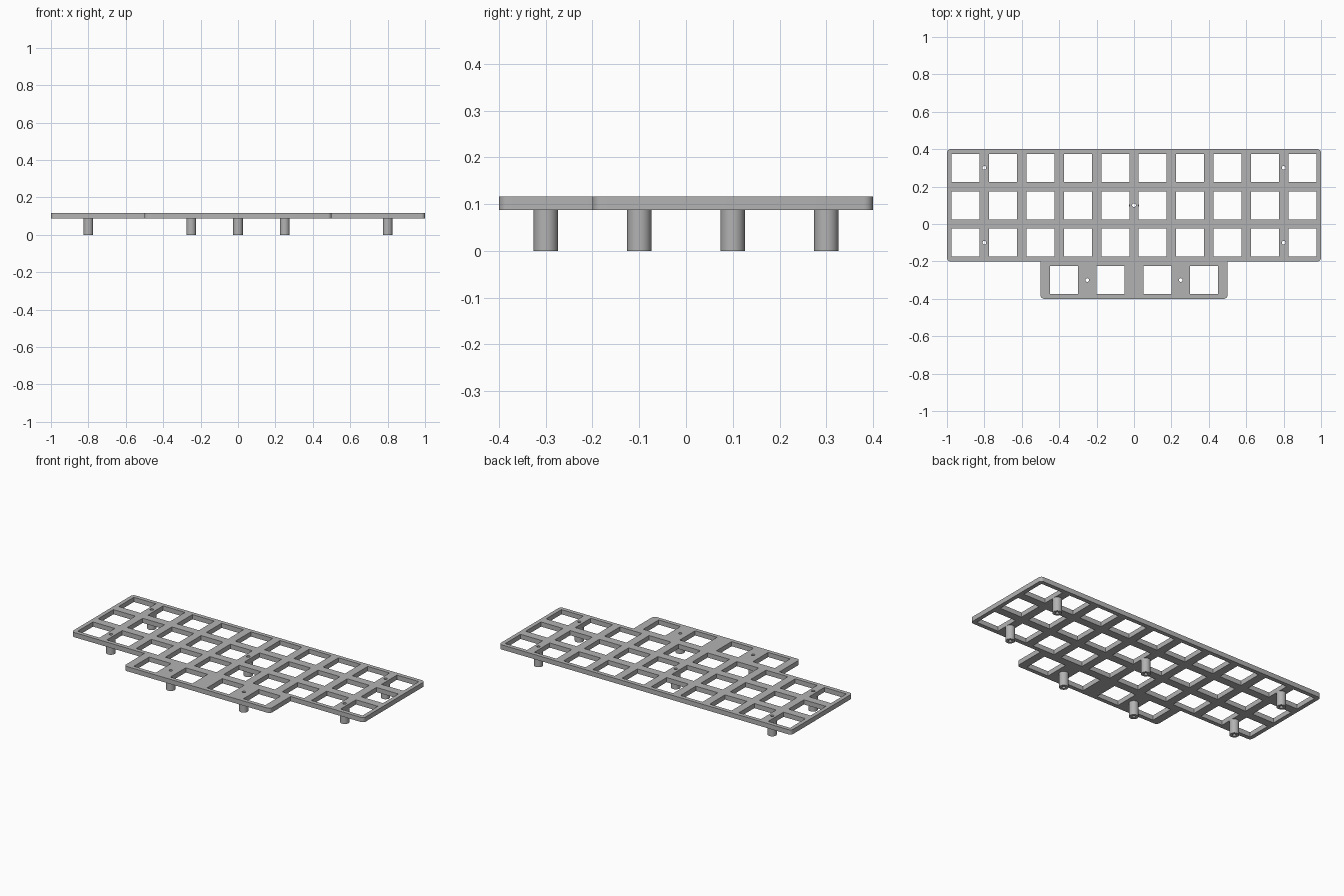
import bpy, bmesh, math

cube = bpy.data.objects.get("Cube")
if cube:
    bpy.data.objects.remove(cube, do_unlink=True)

grey = bpy.data.materials.new("light grey")
grey.use_nodes = True
color = (0.45, 0.45, 0.45, 1)
grey.diffuse_color = color
grey.node_tree.nodes["Principled BSDF"].inputs["Base Color"].default_value = color

PITCH = 0.2
PLATE_BOTTOM, PLATE_TOP = 0.087, 0.116
POST_R, BORE_R, CORNER_R = 0.026, 0.01, 0.02


def circle(x, y, r, n=32):
    return [(x + r * math.cos(2 * math.pi * i / n),
             y + r * math.sin(2 * math.pi * i / n)) for i in range(n)]


def square(x, y, half):
    return [(x + sx * half, y + sy * half)
            for sx, sy in ((-1, -1), (1, -1), (1, 1), (-1, 1))]


def arc(x, y, start, r=CORNER_R, steps=6):
    """Quarter-round corner, counter-clockwise from a start angle in degrees."""
    angles = [math.radians(start + 90 * i / steps) for i in range(steps + 1)]
    return [(x + r * math.cos(a), y + r * math.sin(a)) for a in angles]


def extrude_outline(name, loops, z0, z1):
    """Solid from an outer loop and its holes."""
    curve = bpy.data.curves.new(name, "CURVE")
    curve.dimensions = "2D"
    curve.fill_mode = "BOTH"
    curve.extrude = (z1 - z0) / 2
    for loop in loops:
        spline = curve.splines.new("POLY")
        spline.points.add(len(loop) - 1)
        for point, (x, y) in zip(spline.points, loop):
            point.co = (x, y, 0, 1)
        spline.use_cyclic_u = True
    temp = bpy.data.objects.new(name + "_outline", curve)
    bpy.context.collection.objects.link(temp)
    graph = bpy.context.evaluated_depsgraph_get()
    mesh = bpy.data.meshes.new_from_object(temp.evaluated_get(graph))
    bpy.data.objects.remove(temp, do_unlink=True)
    bpy.data.curves.remove(curve)

    bm = bmesh.new()
    bm.from_mesh(mesh)
    bmesh.ops.remove_doubles(bm, verts=bm.verts, dist=1e-5)
    bmesh.ops.translate(bm, verts=bm.verts, vec=(0, 0, (z0 + z1) / 2))
    bmesh.ops.recalc_face_normals(bm, faces=bm.faces)
    bm.to_mesh(mesh)
    bm.free()
    mesh.name = name
    mesh.materials.clear()
    mesh.materials.append(grey)
    obj = bpy.data.objects.new(name, mesh)
    bpy.context.collection.objects.link(obj)
    bpy.ops.object.select_all(action="DESELECT")
    obj.select_set(True)
    bpy.context.view_layer.objects.active = obj
    bpy.ops.object.shade_smooth_by_angle(angle=math.radians(30))
    return obj


# Stepped plate outline: right half, then mirrored
c = CORNER_R
right = (arc(0.5 - c, -0.4 + c, -90) + [(0.5, -0.2)]
         + arc(1 - c, -0.2 + c, -90) + arc(1 - c, 0.4 - c, 0))
outline = right + [(-x, y) for x, y in reversed(right)]

# Switch cutouts: three full rows and a wider-spaced bottom row
half = 0.075
cutouts = [square((col - 4.5) * PITCH, y, half)
           for y in (0.3, 0.1, -0.1) for col in range(10)]
cutouts += [square((col - 1.5) * 0.25, -0.3, half) for col in range(4)]

# Standoff positions, bored right through the plate
posts = [(0, 0.1)] + [(s * x, y) for s in (-1, 1)
                      for x, y in ((0.8, 0.3), (0.8, -0.1), (0.25, -0.3))]
bores = [circle(x, y, BORE_R) for x, y in posts]

extrude_outline("switch_plate", [outline] + cutouts + bores, PLATE_BOTTOM, PLATE_TOP)
for i, (x, y) in enumerate(posts):
    extrude_outline(f"standoff_{i + 1}",
                    [circle(x, y, POST_R), circle(x, y, BORE_R)], 0, PLATE_BOTTOM)
